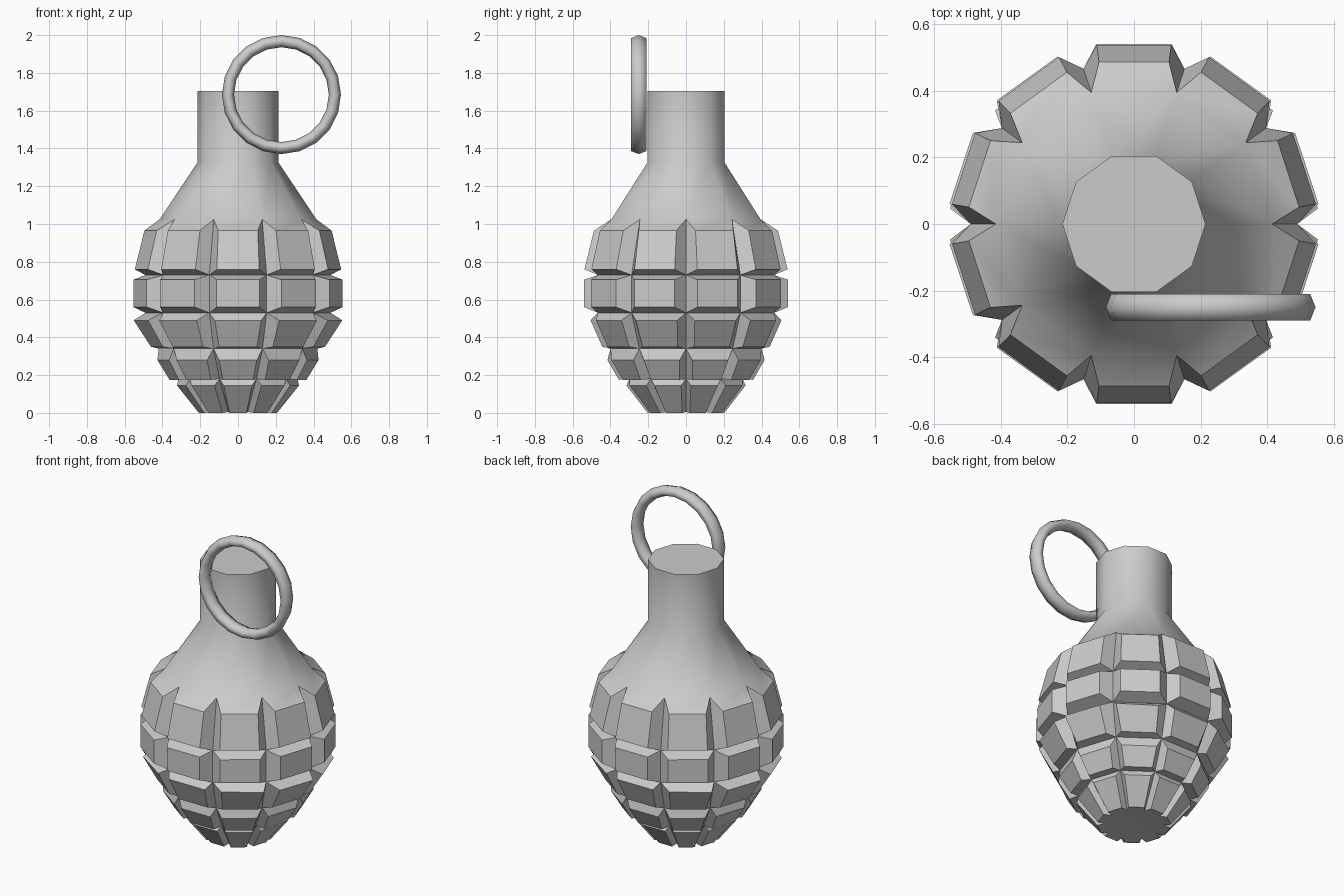
import bpy, bmesh
from math import sin, cos, pi, radians

if "Cube" in bpy.data.objects:
    bpy.data.objects.remove(bpy.data.objects["Cube"])

N = 10
STEP = 2 * pi / N


def finish(obj):
    bpy.ops.object.select_all(action='DESELECT')
    bpy.context.view_layer.objects.active = obj
    obj.select_set(True)
    bpy.ops.object.shade_smooth_by_angle(angle=radians(40))


# Core rings (corner radius, z): groove lines of the shell, then shoulder and neck
core = [(0.165, 0.005), (0.315, 0.18), (0.42, 0.34), (0.49, 0.53),
        (0.49, 0.73), (0.415, 1.025), (0.215, 1.325), (0.215, 1.705)]

# Raised plates per row: bottom and top edge as (distance, half width, z, x stretch)
plates = [((0.203, 0.045, 0.0, 1), (0.315, 0.075, 0.145, 1)),
          ((0.355, 0.080, 0.175, 1), (0.416, 0.100, 0.28, 1)),
          ((0.443, 0.098, 0.35, 1.02), (0.505, 0.115, 0.49, 1.07)),
          ((0.540, 0.112, 0.56, 1.01), (0.540, 0.112, 0.705, 1.01)),
          ((0.538, 0.112, 0.76, 1), (0.487, 0.105, 0.965, 1))]

bm = bmesh.new()
rings = [[bm.verts.new((r * cos(k * STEP), r * sin(k * STEP), z)) for k in range(N)]
         for r, z in core]


def edge_pair(k, a, w, z, sx):
    """Two corners of a plate edge on side k."""
    t = (k + 0.5) * STEP
    return [bm.verts.new(((a * cos(t) - s * w * sin(t)) * sx,
                          a * sin(t) + s * w * cos(t), z)) for s in (-1, 1)]


for i in range(len(core) - 1):
    for k in range(N):
        j = (k + 1) % N
        base = [rings[i][k], rings[i][j], rings[i + 1][j], rings[i + 1][k]]
        if i < len(plates):
            low, high = plates[i]
            b = edge_pair(k, *low)
            t = edge_pair(k, *high)
            outer = [b[0], b[1], t[1], t[0]]
            bm.faces.new(outer)
            for n in range(4):
                m = (n + 1) % 4
                bm.faces.new((base[n], base[m], outer[m], outer[n]))
        else:
            bm.faces.new(base)
bm.faces.new(rings[-1])
bm.faces.new(rings[0][::-1])
bmesh.ops.recalc_face_normals(bm, faces=bm.faces)
mesh = bpy.data.meshes.new("segmented_body")
bm.to_mesh(mesh)
bm.free()
body = bpy.data.objects.new("segmented_body", mesh)
bpy.context.collection.objects.link(body)
finish(body)

# Pull ring, slightly wider in depth than in the radial direction
bpy.ops.mesh.primitive_torus_add(major_segments=20, minor_segments=6,
                                 major_radius=0.283, minor_radius=0.032,
                                 location=(0.23, -0.25, 1.685),
                                 rotation=(pi / 2, 0, 0))
ring = bpy.context.object
ring.name = "pull_ring"
ring.scale = (1, 1, 1.44)
bpy.ops.object.transform_apply(location=False, rotation=True, scale=True)
for p in ring.data.polygons:
    p.use_smooth = True
